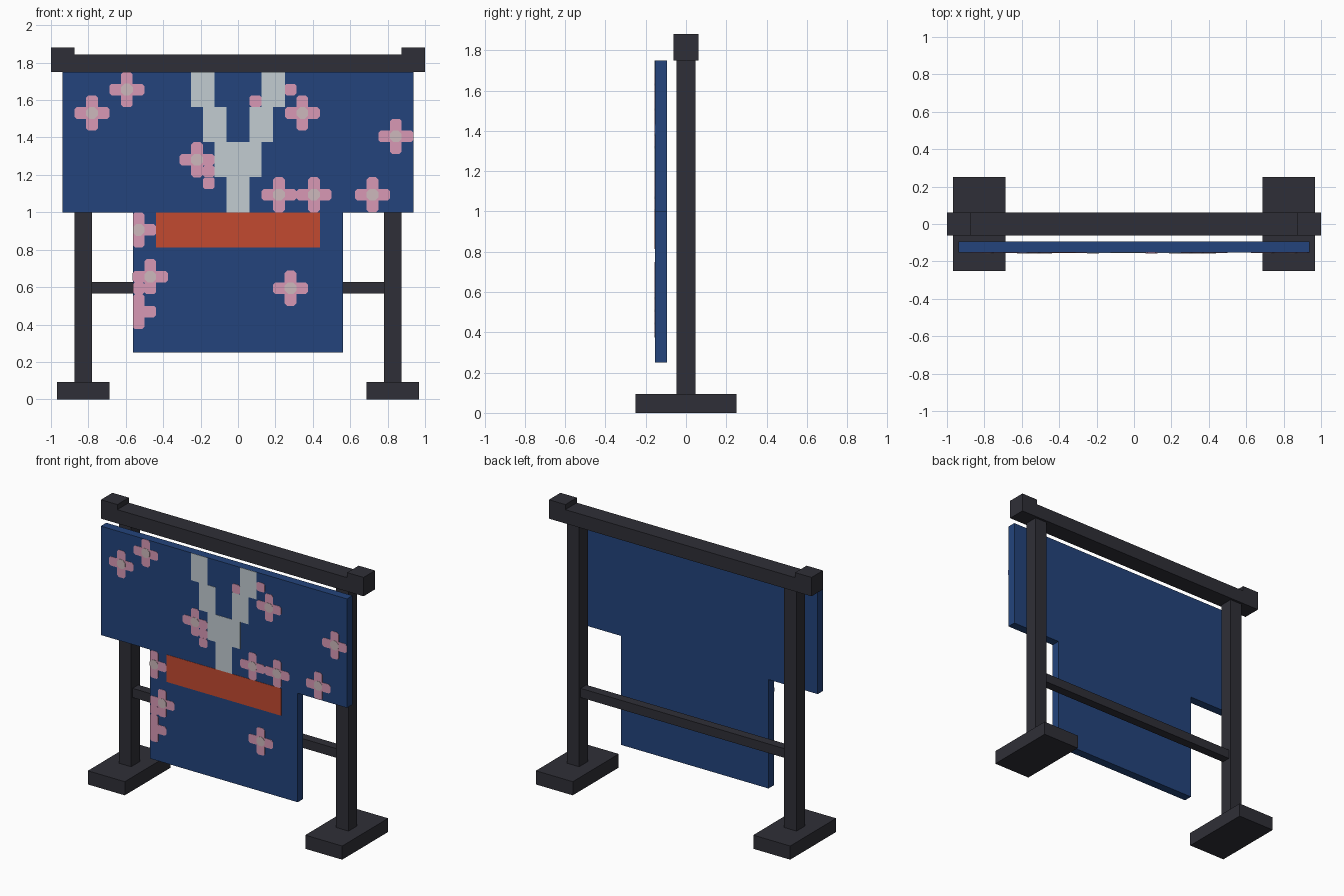
import bpy, bmesh, math

if "Cube" in bpy.data.objects:
    bpy.data.objects.remove(bpy.data.objects["Cube"])

U = 0.0625            # pattern cell size
FRONT = -0.1535       # front face of the cloth
CLOTH_BACK = -0.094


def material(name, hexcode):
    def lin(c):
        return c / 12.92 if c <= 0.04045 else ((c + 0.055) / 1.055) ** 2.4
    m = bpy.data.materials.new(name)
    m.diffuse_color = [lin(int(hexcode[i:i + 2], 16) / 255) for i in (0, 2, 4)] + [1]
    m.use_nodes = True
    m.node_tree.nodes["Principled BSDF"].inputs["Base Color"].default_value = m.diffuse_color
    return m


DARK = material("dark wood", "2F2F37")
BLUE = material("blue cloth", "23447C")
PALE = material("pale branch", "C2CCD1")
PINK = material("pink petal", "D898B5")
CREAM = material("flower centre", "CDB9BC")
ORANGE = material("orange sash", "C24A30")


def finish(name, bm, mat):
    bmesh.ops.recalc_face_normals(bm, faces=bm.faces)
    me = bpy.data.meshes.new(name)
    bm.to_mesh(me)
    bm.free()
    me.materials.append(mat)
    ob = bpy.data.objects.new(name, me)
    bpy.context.collection.objects.link(ob)
    return ob


def slab(bm, outline, y0, y1):
    """Extrude an x-z outline between two y positions."""
    face = bm.faces.new([bm.verts.new((x, y0, z)) for x, z in outline])
    ext = bmesh.ops.extrude_face_region(bm, geom=[face])
    verts = [g for g in ext["geom"] if isinstance(g, bmesh.types.BMVert)]
    bmesh.ops.translate(bm, verts=verts, vec=(0, y1 - y0, 0))


def rect(x0, x1, z0, z1):
    return [(x0, z0), (x1, z0), (x1, z1), (x0, z1)]


def box(name, x0, x1, y, z0, z1):
    bm = bmesh.new()
    slab(bm, rect(x0, x1, z0, z1), -y, y)
    return finish(name, bm, DARK)


def plates(name, outlines, mat, thick=0.002):
    bm = bmesh.new()
    for o in outlines:
        slab(bm, o, FRONT, FRONT - thick)
    return finish(name, bm, mat)


# Stand
for side, s in (("left", -1), ("right", 1)):
    for part, a, b, y, z0, z1 in (("foot", 0.6875, 0.96875, 0.25, 0, 0.094),
                                  ("post", 0.78125, 0.875, 0.047, 0.094, 1.75),
                                  ("bar_end", 0.875, 1.0, 0.0625, 1.75, 1.88)):
        box(f"{side}_{part}", *sorted((s * a, s * b)), y, z0, z1)
box("top_bar", -0.875, 0.875, 0.0625, 1.75, 1.845)
box("lower_rail", -0.78125, 0.78125, 0.031, 0.565, 0.628)

# Hanging robe: wide sleeves above a narrower body
half = [(0.5625, 0.25), (0.5625, 1.0), (0.9375, 1.0), (0.9375, 1.75)]
bm = bmesh.new()
slab(bm, half + [(-x, z) for x, z in reversed(half)], FRONT, CLOTH_BACK)
finish("robe", bm, BLUE)

# Sash
plates("sash", [rect(-0.4375, 0.4375, 0.8125, 1.0)], ORANGE)

# Forked branch
steps = [rect(-U, U, 1.0, 1.1875), rect(-2 * U, 2 * U, 1.1875, 1.375)]
for s in (-1, 1):
    for a, z in ((U, 1.375), (2 * U, 1.5625)):
        steps.append(rect(*sorted((s * a, s * (a + 2 * U))), z, z + 0.1875))
plates("branch", steps, PALE)


# Blossoms: crosses of five cells with clipped petal corners
def cross(cx, cz, left_arm=True):
    h, e, c = U / 2, U * 1.5, 0.012
    pts = []
    for k in range(4):
        arm = [(h, -h), (e - c, -h), (e, c - h), (e, h - c), (e - c, h)]
        if k == 2 and not left_arm:
            arm = arm[:1]
        co, si = round(math.cos(k * math.pi / 2)), round(math.sin(k * math.pi / 2))
        pts += [(cx + x * co - z * si, cz + x * si + z * co) for x, z in arm]
    return pts


def disc(cx, cz, r, n=8):
    return [(cx + r * math.cos((i + 0.5) * math.tau / n),
             cz + r * math.sin((i + 0.5) * math.tau / n)) for i in range(n)]


def cell(cx, cz):
    h, c = U / 2, 0.01
    return [(cx + x, cz + z) for x, z in (
        (c - h, -h), (h - c, -h), (h, c - h), (h, h - c),
        (h - c, h), (c - h, h), (-h, h - c), (-h, c - h))]


flowers = [(-0.781, 1.531), (-0.594, 1.656), (0.344, 1.531), (0.844, 1.406),
           (-0.219, 1.281), (0.219, 1.094), (0.406, 1.094), (0.719, 1.094),
           (-0.469, 0.656), (0.281, 0.594)]
edge_flower = (-0.531, 0.906)
petals = [cross(*f) for f in flowers]
petals += [cross(*edge_flower, False), cross(-0.531, 0.469, False)]
petals += [cell(*p) for p in ((0.281, 1.656), (-0.156, 1.219), (-0.156, 1.156),
                              (-0.531, 0.594))]
plates("blossom_petals", petals, PINK)
plates("loose_petal", [cell(0.094, 1.594)], PINK, 0.003)
plates("blossom_centres", [disc(x, z, 0.034) for x, z in flowers + [edge_flower]],
       CREAM, 0.004)
